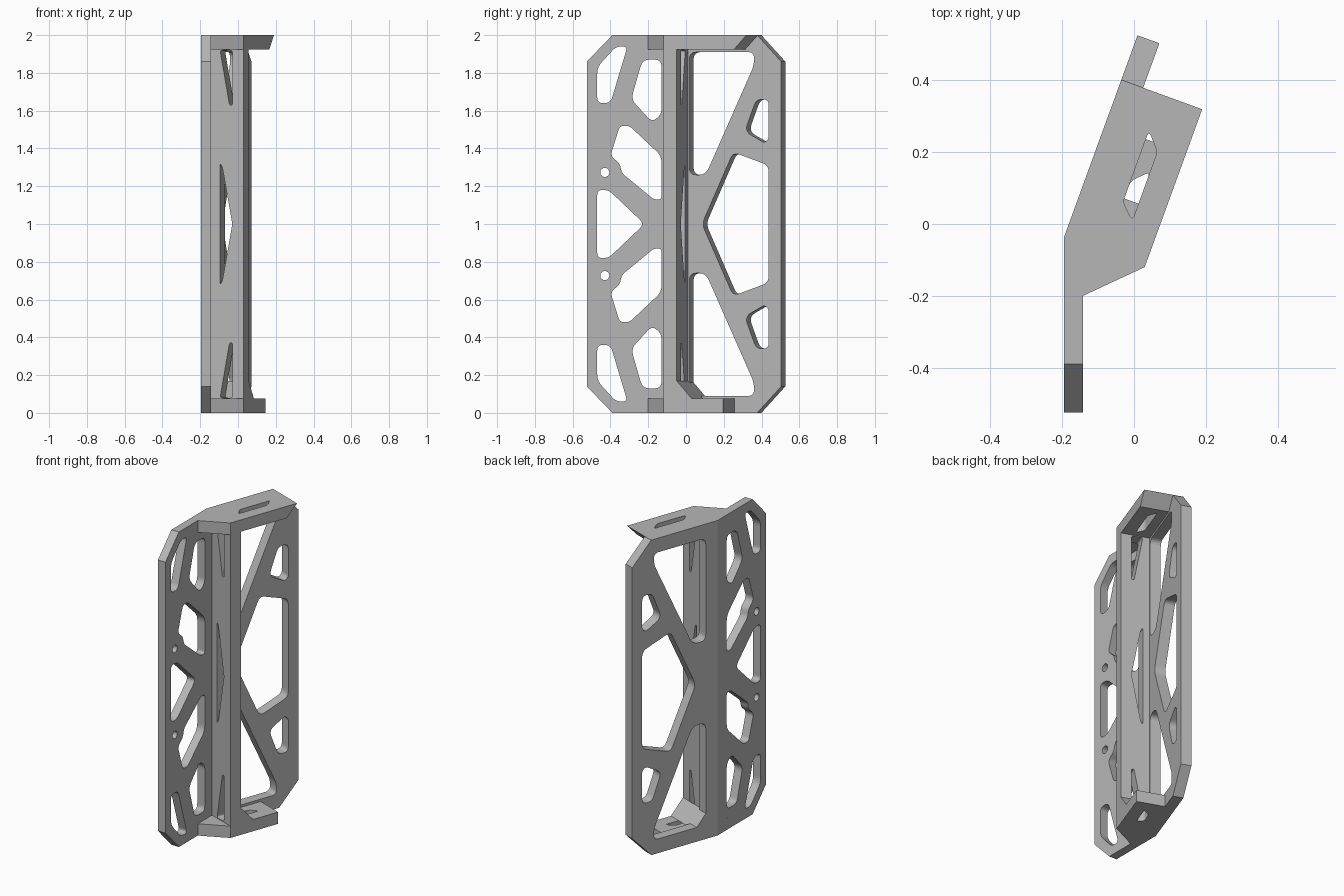
import bpy, bmesh
from math import radians, cos, sin, pi
from mathutils import Vector, Matrix

default_cube = bpy.data.objects.get("Cube")
if default_cube:
    bpy.data.objects.remove(default_cube, do_unlink=True)

# Single grey finish
grey = bpy.data.materials.new("Plain grey")
grey.use_nodes = True
colour = (0.47, 0.47, 0.47, 1)
grey.diffuse_color = colour
grey.node_tree.nodes["Principled BSDF"].inputs["Base Color"].default_value = colour

# Frame of the angled bay: along its length, outward, and up
TILT = radians(20)
ALONG = Vector((sin(TILT), cos(TILT), 0))
OUT = Vector((cos(TILT), -sin(TILT), 0))
UP = Vector((0, 0, 1))
CORNER = Vector((0.03, -0.12, 0))
DEPTH = 0.24
RIM = 0.075


def rounded(points, radius):
    """Polygon with its corners replaced by short smooth arcs."""
    points = [Vector(p) for p in points]
    result = []
    for i, corner in enumerate(points):
        before = points[i - 1] - corner
        after = points[(i + 1) % len(points)] - corner
        reach = min(radius, before.length * 0.45, after.length * 0.45)
        start = corner + before.normalized() * reach
        end = corner + after.normalized() * reach
        for step in range(6):
            t = step / 5
            result.append(start * (1 - t) ** 2 + corner * 2 * t * (1 - t) + end * t * t)
    return result


def circle(centre, radius, sides=20):
    return [(centre[0] + radius * cos(2 * pi * i / sides),
             centre[1] + radius * sin(2 * pi * i / sides)) for i in range(sides)]


def flipped(shape):
    """Same shape mirrored about mid height."""
    return [(p[0], 2 - p[1]) for p in shape]


def both_ends(shapes):
    return shapes + [flipped(s) for s in shapes]


def plate(name, outline, holes, origin, across, upward, thickness):
    """Flat plate with openings, centred on the plane through origin."""
    curve = bpy.data.curves.new(name, "CURVE")
    curve.dimensions = "2D"
    curve.fill_mode = "BOTH"
    curve.extrude = thickness / 2
    for shape in [outline] + holes:
        spline = curve.splines.new("POLY")
        spline.points.add(len(shape) - 1)
        for point, p in zip(spline.points, shape):
            point.co = (p[0], p[1], 0, 1)
        spline.use_cyclic_u = True
    temp = bpy.data.objects.new(name + "_outline", curve)
    bpy.context.collection.objects.link(temp)
    bpy.context.view_layer.update()
    evaluated = temp.evaluated_get(bpy.context.evaluated_depsgraph_get())
    mesh = bpy.data.meshes.new_from_object(evaluated)
    bpy.data.objects.remove(temp, do_unlink=True)

    frame = Matrix((across, upward, across.cross(upward))).transposed().to_4x4()
    mesh.transform(Matrix.Translation(origin) @ frame)
    bm = bmesh.new()
    bm.from_mesh(mesh)
    bmesh.ops.remove_doubles(bm, verts=bm.verts, dist=0.0001)
    bmesh.ops.recalc_face_normals(bm, faces=bm.faces)
    for face in bm.faces:
        face.smooth = False
        face.material_index = 0
    bm.to_mesh(mesh)
    bm.free()
    mesh.materials.clear()
    mesh.materials.append(grey)
    obj = bpy.data.objects.new(name, mesh)
    bpy.context.collection.objects.link(obj)
    return obj


# Straight side plate with its lattice of openings
side_holes = [
    [(-.47, 1.83), (-.37, 1.94), (-.31, 1.94), (-.4, 1.64), (-.47, 1.64)],
    [(-.23, 1.87), (-.13, 1.87), (-.13, 1.58), (-.18, 1.54), (-.29, 1.66)],
    [(-.35, 1.52), (-.3, 1.52), (-.13, 1.36), (-.13, 1.13), (-.17, 1.13),
     (-.34, 1.27), (-.35, 1.32), (-.4, 1.36)],
]
side_holes = [rounded(h, 0.035) for h in side_holes] + [circle((-.43, 1.273), 0.024)]
middle_hole = rounded([(-.47, 1.18), (-.41, 1.18), (-.22, 1), (-.41, .82), (-.47, .82)], 0.035)
side_outline = [(-.04, 0), (-.39, 0), (-.525, .14), (-.525, 1.86), (-.39, 2), (-.04, 2)]
plate("side_plate", side_outline, both_ends(side_holes) + [middle_hole],
      Vector((-0.1685, 0, 0)), Vector((0, 1, 0)), UP, 0.053)

# Angled back plate with diagonal bracing
PANEL = 0.065
brace_holes = [
    [(.083, 1.91), (.447, 1.91), (.447, 1.84), (.175, 1.26), (.083, 1.26)],
    [(.53, 1.66), (.53, 1.45), (.505, 1.43), (.395, 1.49), (.46, 1.66)],
]
centre_hole = [(.154, 1), (.33, 1.38), (.53, 1.31), (.53, .69), (.33, .62)]
back_holes = both_ends([rounded(h, 0.04) for h in brace_holes]) + [rounded(centre_hole, 0.035)]
back_outline = [(0, 0), (.465, 0), (.6, .14), (.6, 1.86), (.465, 2), (0, 2)]
plate("back_plate", back_outline, back_holes,
      CORNER - OUT * (DEPTH - PANEL / 2), ALONG, UP, PANEL)

# Front wall with slim triangular openings
wall_hole = rounded([(-.133, 1.92), (-.064, 1.92), (-.064, 1.63), (-.08, 1.63)], 0.015)
wall_middle = rounded([(-.133, 1.32), (-.12, 1.3), (-.064, 1), (-.12, .7), (-.133, .68)], 0.01)
wall_outline = [(-DEPTH, 0), (0, 0), (0, 2), (-DEPTH, 2)]
plate("front_wall", wall_outline, both_ends([wall_hole]) + [wall_middle],
      CORNER + ALONG * RIM / 2, OUT, UP, RIM)


# Top and bottom flanges, each with a gusset reaching the side plate
def flange(name, tip, slot, height):
    outline = [(0, 0), (-.134, -.134), (-.152, -.184), (0, -DEPTH), (tip, -DEPTH), (tip, 0)]
    return plate(name, outline, [rounded(slot, 0.015)],
                 CORNER + UP * height, ALONG, OUT, RIM)


top = flange("top_flange", 0.468,
             [(.361, -.119), (.313, -.077), (.11, -.077), (.149, -.119)], 2 - RIM / 2)
flange("bottom_flange", 0.336,
       [(.14, -.119), (.12, -.077), (.254, -.077), (.212, -.119)], RIM / 2)

# Undercut the tip of the top flange
for v in top.data.vertices:
    if (v.co - CORNER).dot(ALONG) > 0.4 and v.co.z < 1.95:
        v.co -= ALONG * 0.07

# Sloped filler in the lower inside corner
plate("corner_filler", [(RIM, RIM), (0.16, RIM), (RIM, 0.17)], [],
      CORNER - OUT * DEPTH / 2, ALONG, UP, DEPTH)
